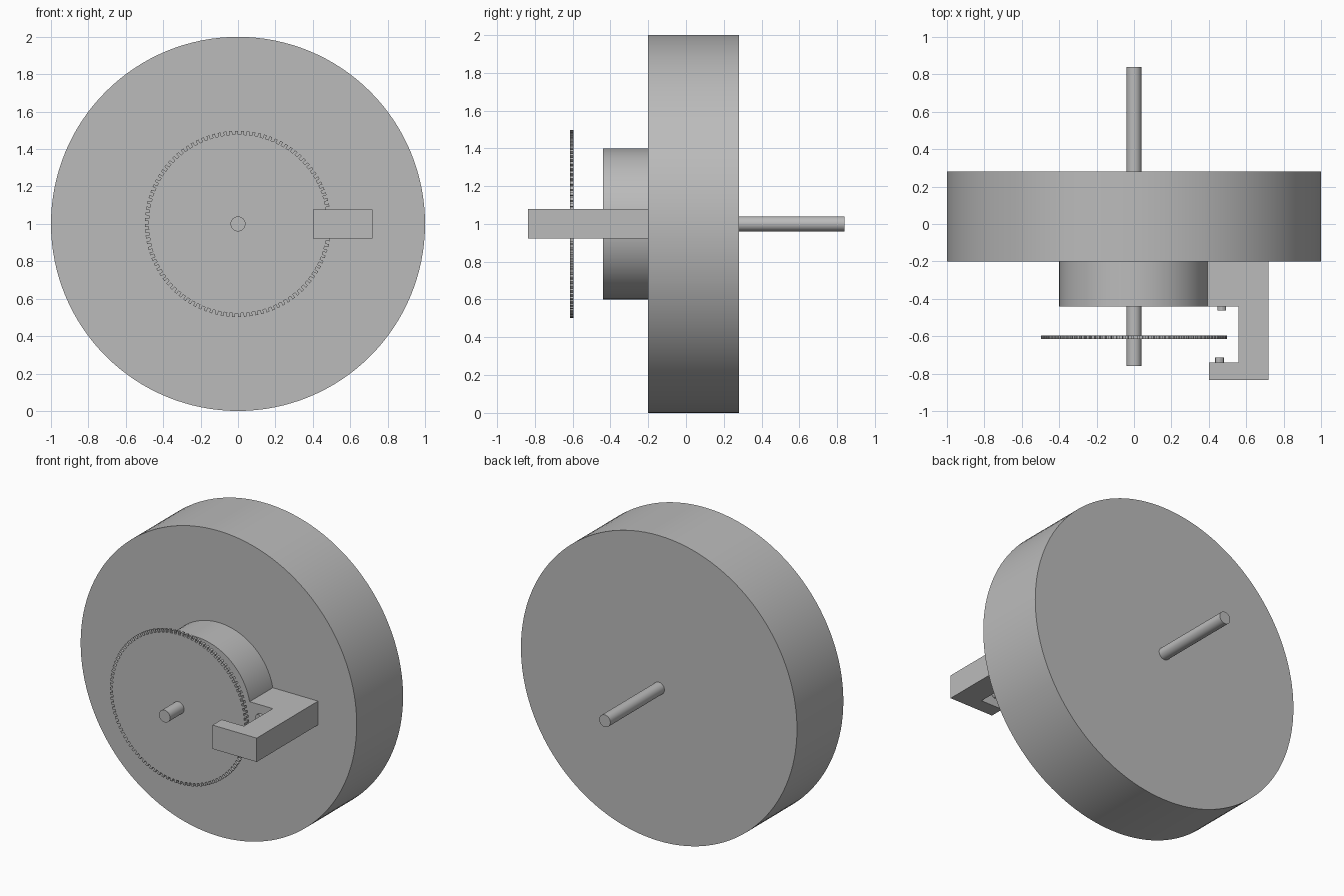
import bpy, bmesh, math
from mathutils import Matrix

default = bpy.data.objects.get("Cube")
if default:
    bpy.data.objects.remove(default, do_unlink=True)

GREY = (0.5, 0.5, 0.5, 1)
grey = bpy.data.materials.new("plain grey")
grey.use_nodes = True
grey.diffuse_color = GREY
grey.node_tree.nodes["Principled BSDF"].inputs["Base Color"].default_value = GREY


def finish(name, bm, smooth=True):
    bmesh.ops.recalc_face_normals(bm, faces=bm.faces)
    mesh = bpy.data.meshes.new(name)
    bm.to_mesh(mesh)
    bm.free()
    mesh.materials.append(grey)
    obj = bpy.data.objects.new(name, mesh)
    bpy.context.collection.objects.link(obj)
    if smooth:
        bpy.ops.object.select_all(action='DESELECT')
        obj.select_set(True)
        bpy.context.view_layer.objects.active = obj
        bpy.ops.object.shade_smooth_by_angle(angle=math.radians(30))
    return obj


def cylinder(name, radius, y0, y1, x=0, sides=64):
    """Cylinder lying along y at axle height."""
    bm = bmesh.new()
    place = Matrix.Translation((x, (y0 + y1) / 2, 1)) @ Matrix.Rotation(math.pi / 2, 4, 'X')
    bmesh.ops.create_cone(bm, cap_ends=True, segments=sides, radius1=radius,
                          radius2=radius, depth=y1 - y0, matrix=place)
    return finish(name, bm)


def extrude(name, points, offset):
    """Solid made by sweeping a closed outline along an offset."""
    bm = bmesh.new()
    face = bm.faces.new([bm.verts.new(p) for p in points])
    result = bmesh.ops.extrude_face_region(bm, geom=[face], use_keep_orig=True)
    verts = [v for v in result["geom"] if isinstance(v, bmesh.types.BMVert)]
    bmesh.ops.translate(bm, verts=verts, vec=offset)
    return finish(name, bm, smooth=False)


# Main drum, hub and axle
cylinder("drum", 1.0, -0.2, 0.28, sides=128)
cylinder("hub", 0.4, -0.44, -0.2, sides=96)
cylinder("front_axle", 0.04, -0.76, -0.44, sides=32)
cylinder("rear_axle", 0.04, 0.28, 0.84, sides=32)

# Thin disc with fine square teeth around its rim
TEETH = 100
outline = []
for i in range(TEETH):
    for step, radius in enumerate((0.478, 0.498, 0.498, 0.478)):
        a = 2 * math.pi * (i + (0, 0, 0.5, 0.5)[step]) / TEETH
        outline.append((radius * math.cos(a), -0.615, 1 + radius * math.sin(a)))
extrude("slotted_disc", outline, (0, 0.02, 0))

# C-shaped sensor bracket reaching around the disc rim
profile = [(0.39, -0.2), (0.39, -0.44), (0.56, -0.44), (0.56, -0.74),
           (0.4, -0.74), (0.4, -0.835), (0.72, -0.835), (0.72, -0.2)]
extrude("sensor_bracket", [(x, y, 0.922) for x, y in profile], (0, 0, 0.156))

# Small sensor buttons facing each other across the gap
cylinder("sensor_emitter", 0.024, -0.74, -0.715, x=0.457, sides=12)
cylinder("sensor_detector", 0.023, -0.462, -0.44, x=0.47, sides=12)
